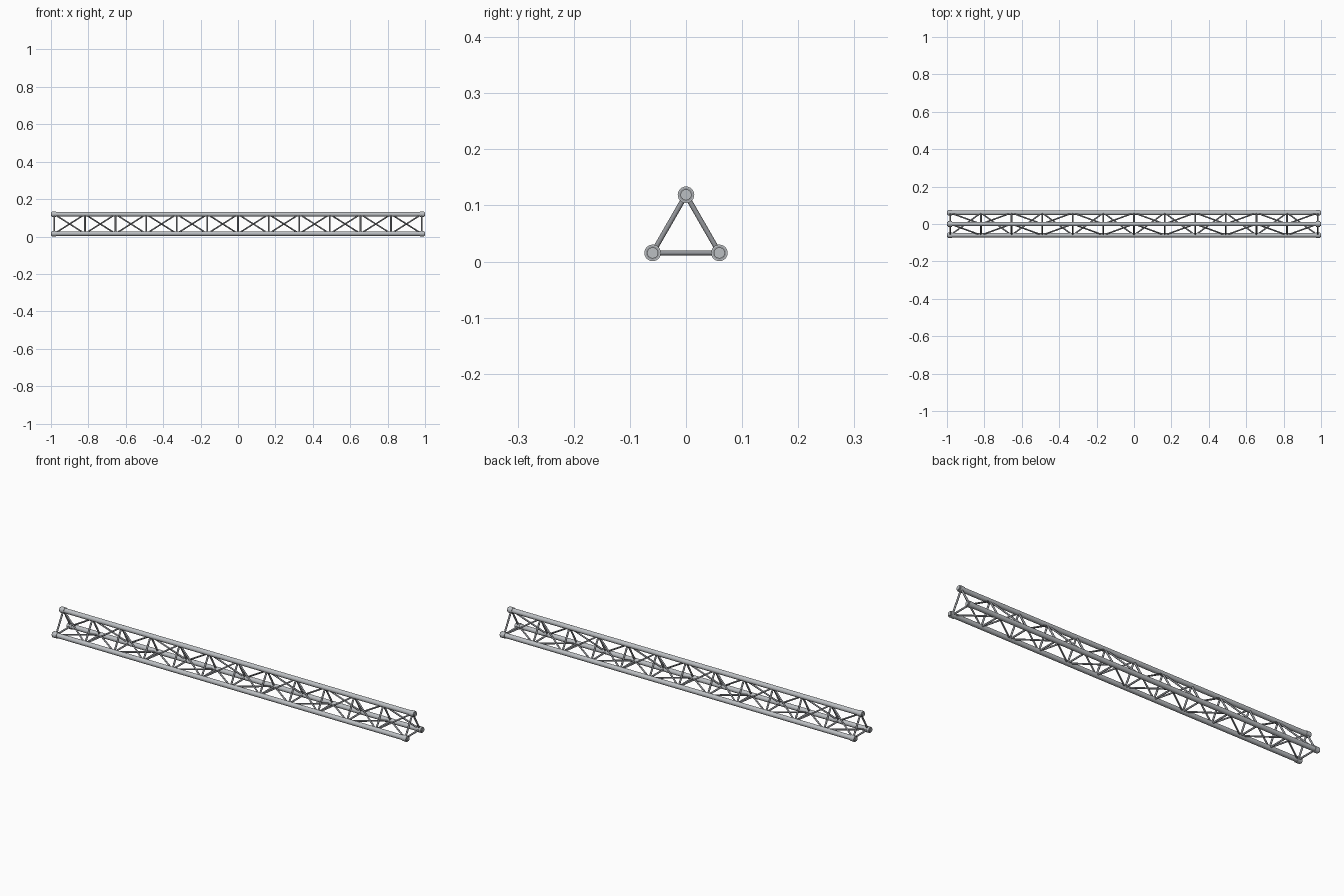
import bpy
import math
from mathutils import Vector

if "Cube" in bpy.data.objects:
    bpy.data.objects.remove(bpy.data.objects["Cube"])

BAYS = 12
END = 0.982                     # x of the outermost frames
CHORD_R, COLLAR_R, CAP_R = 0.012, 0.0148, 0.0098
BATTEN_R, DIAGONAL_R = 0.0045, 0.004
STEP = 2 * END / BAYS

# Chord positions (y, z): top, front, back
CHORDS = [("top", 0.0, 0.119), ("front", -0.0595, 0.0155), ("back", 0.0595, 0.0155)]


def material(name, rgb):
    m = bpy.data.materials.new(name)
    m.diffuse_color = (*rgb, 1)
    m.use_nodes = True
    m.node_tree.nodes["Principled BSDF"].inputs["Base Color"].default_value = m.diffuse_color
    return m


STEEL = material("steel", (0.50, 0.52, 0.54))
DARK = material("dark_steel", (0.30, 0.31, 0.33))


def tube(name, a, b, radius, sides, mat):
    a, b = Vector(a), Vector(b)
    d = b - a
    bpy.ops.mesh.primitive_cylinder_add(vertices=sides, radius=radius,
                                        depth=d.length, location=(a + b) / 2)
    ob = bpy.context.object
    ob.name = name
    ob.rotation_euler = d.to_track_quat('Z', 'Y').to_euler()
    ob.data.materials.append(mat)
    bpy.ops.object.shade_smooth_by_angle(angle=math.radians(40))
    return ob


def node(chord, frame):
    _, y, z = CHORDS[chord % 3]
    return (-END + frame * STEP, y, z)


# Main chords with end collars, dark seams and end caps
for label, y, z in CHORDS:
    tube(f"{label}_chord", (-0.99, y, z), (0.99, y, z), CHORD_R, 24, STEEL)
    for side, s in (("left", -1), ("right", 1)):
        def ring(part, x0, x1, r, mat):
            tube(f"{label}_{side}_{part}", (s * x0, y, z), (s * x1, y, z), r, 24, mat)
        ring("collar", 0.972, 0.995, COLLAR_R, STEEL)
        ring("seam", 0.985, 0.997, CHORD_R, DARK)
        ring("cap", 0.985, 1.0, CAP_R, STEEL)

# Triangular frames
for i in range(BAYS + 1):
    for c in range(3):
        tube(f"batten_{i}_{c}", node(c, i), node(c + 1, i), BATTEN_R, 12, DARK)

# Zigzag diagonals on each of the three faces
for i in range(BAYS):
    for c in range(3):
        p, q = (c, c + 1) if i % 2 == 0 else (c + 1, c)
        tube(f"diagonal_{i}_{c}", node(p, i), node(q, i + 1), DIAGONAL_R, 12, DARK)
